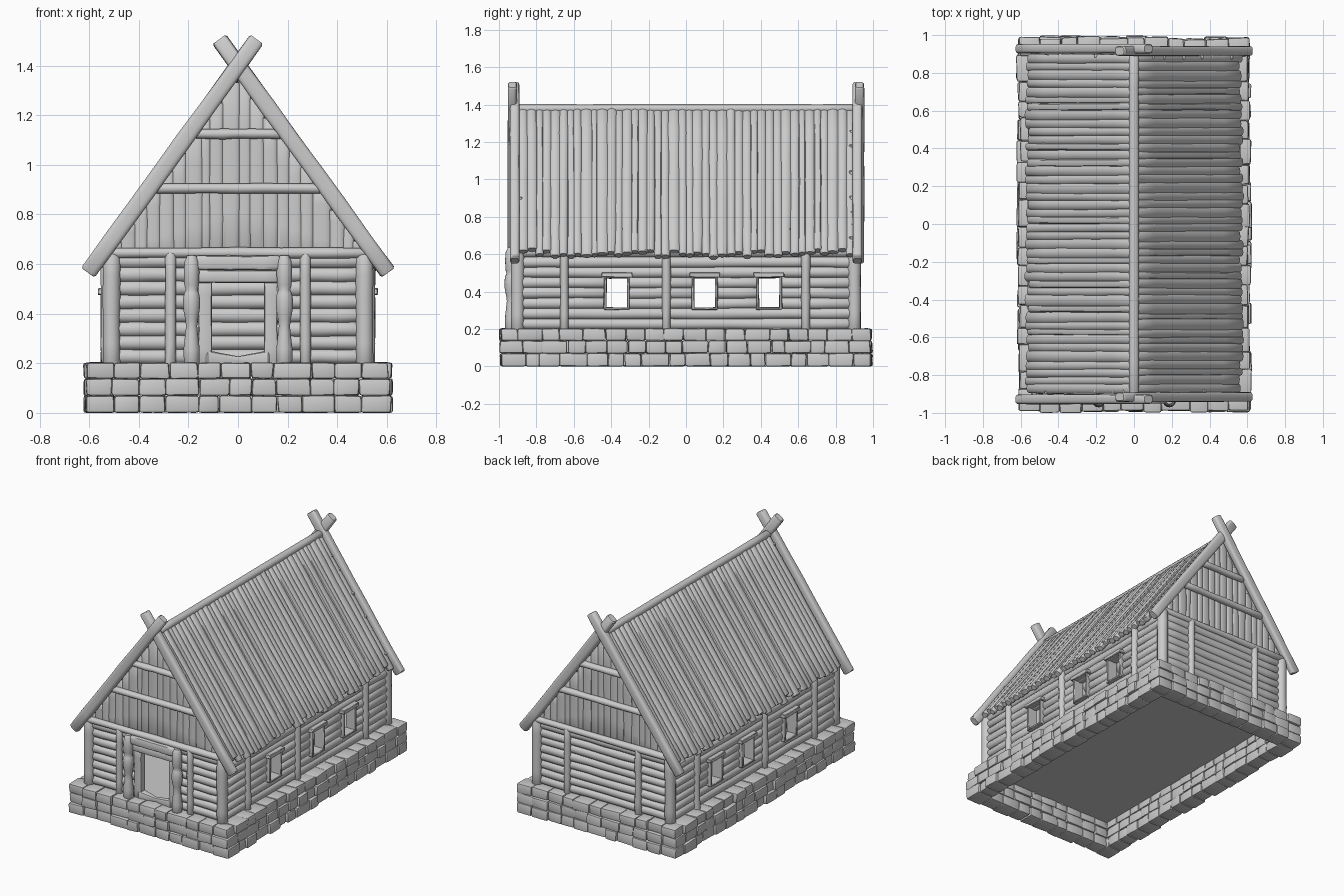
import bpy, bmesh, math, random
from mathutils import Vector, Matrix

if "Cube" in bpy.data.objects:
    bpy.data.objects.remove(bpy.data.objects["Cube"])
random.seed(7)
R = random.uniform
SLOPE, RIDGE = 1.382, 1.372          # roof line: z = RIDGE - SLOPE * |x|
WINDOWS = (-0.37, 0.10, 0.445)


def finish(bm, name, angle=40):
    bmesh.ops.recalc_face_normals(bm, faces=bm.faces)
    me = bpy.data.meshes.new(name)
    bm.to_mesh(me)
    bm.free()
    ob = bpy.data.objects.new(name, me)
    bpy.context.collection.objects.link(ob)
    bpy.ops.object.select_all(action='DESELECT')
    ob.select_set(True)
    bpy.context.view_layer.objects.active = ob
    bpy.ops.object.shade_smooth_by_angle(angle=math.radians(angle))
    return ob


def pole(bm, p0, p1, ra, rb, axis, sides=10, rings=5, wob=0.08, n=2.0, radii=None):
    """Hewn timber from p0 to p1; ra is the half width along axis, rb across it."""
    p0, p1 = Vector(p0), Vector(p1)
    d = (p1 - p0).normalized()
    a = Vector(axis)
    a = (a - d * a.dot(d)).normalized()
    b = d.cross(a)
    length = (p1 - p0).length
    if radii is None:
        radii = [(i / rings, 1 + R(-wob, wob)) for i in range(rings + 1)]
    e = min(ra, rb) * 0.3 / length
    first, last = radii[0][1], radii[-1][1]
    stations = [(0, first * 0.8), (e, first)] + radii[1:-1] + [(1 - e, last), (1, last * 0.8)]
    loops = []
    for t, s in stations:
        c = p0.lerp(p1, t) + a * R(-wob, wob) * ra * 0.5 + b * R(-wob, wob) * rb * 0.5
        loop = []
        for k in range(sides):
            th = 2 * math.pi * (k + 0.5) / sides
            u, v = math.cos(th), math.sin(th)
            u = math.copysign(abs(u) ** (2 / n), u)
            v = math.copysign(abs(v) ** (2 / n), v)
            loop.append(bm.verts.new(c + a * u * ra * s + b * v * rb * s))
        loops.append(loop)
    for l0, l1 in zip(loops, loops[1:]):
        for k in range(sides):
            j = (k + 1) % sides
            bm.faces.new((l0[k], l0[j], l1[j], l1[k]))
    bm.faces.new(loops[0][::-1])
    bm.faces.new(loops[-1])


def box(bm, lo, hi, jit=0.0):
    lo, hi = Vector(lo), Vector(hi)
    m = Matrix.Translation((lo + hi) / 2) @ Matrix.Diagonal((*(hi - lo), 1))
    for v in bmesh.ops.create_cube(bm, size=1, matrix=m)['verts']:
        v.co += Vector((R(-jit, jit), R(-jit, jit), R(-jit, jit) * 0.5))
        v.co.z = max(v.co.z, 0)


# Stone foundation: three courses of rounded blocks around a hollow ring
bm = bmesh.new()
EX, EY, TH = 0.613, 0.988, 0.115


def split(a, b, step):
    n = round((b - a) / step)
    cuts = [a] + [a + (b - a) * (i + R(-0.22, 0.22)) / n for i in range(1, n)] + [b]
    return list(zip(cuts, cuts[1:]))


for row, (z0, z1) in enumerate(((0, 0.07), (0.07, 0.138), (0.138, 0.203))):
    ex_end = EX if row % 2 else EX - TH
    ey_end = EY - TH if row % 2 else EY
    for s in (-1, 1):
        for a, b in split(-ex_end, ex_end, 0.108):
            o = EY + R(-0.012, 0.01)
            box(bm, (a, min(s * o, s * (EY - TH)), z0), (b, max(s * o, s * (EY - TH)), z1), 0.004)
        for a, b in split(-ey_end, ey_end, 0.108):
            o = EX + R(-0.012, 0.01)
            box(bm, (min(s * o, s * (EX - TH)), a, z0), (max(s * o, s * (EX - TH)), b, z1), 0.004)
bmesh.ops.bevel(bm, geom=bm.edges[:], offset=0.012, segments=2, profile=0.6, affect='EDGES')
finish(bm, "stone_foundation", 50)

# Floor
bm = bmesh.new()
box(bm, (-0.52, -0.9, 0.185), (0.52, 0.9, 0.2))
finish(bm, "floor")

# Log walls, with gaps at the windows and the doorway
bm = bmesh.new()
for i in range(8):
    z = 0.2275 + 0.055 * i
    for s in (-1, 1):
        cuts = [-0.89]
        if 2 <= i <= 4:
            for w in WINDOWS:
                cuts += [w - 0.058, w + 0.058]
        cuts.append(0.89)
        for a, b in zip(cuts[::2], cuts[1::2]):
            pole(bm, (s * 0.503, a, z), (s * 0.503, b, z), 0.029, 0.031, (1, 0, 0),
                 rings=max(2, int((b - a) / 0.15)))
        pole(bm, (s * 0.15, -0.885, z), (s * 0.5, -0.885, z), 0.029, 0.031, (0, 1, 0), rings=4)
    pole(bm, (-0.5, 0.885, z), (0.5, 0.885, z), 0.029, 0.031, (0, 1, 0), rings=8)
finish(bm, "log_walls")

# Corner posts and intermediate wall posts
bm = bmesh.new()
for s in (-1, 1):
    for y in (-1, 1):
        pole(bm, (s * 0.51, y * 0.9, 0.19), (s * 0.51, y * 0.9, 0.645), 0.036, 0.036, (1, 0, 0), 12, wob=0.04)
        pole(bm, (s * 0.272, y * 0.912, 0.19), (s * 0.272, y * 0.912, 0.645), 0.023, 0.023, (1, 0, 0), wob=0.06)
    for y in (-0.65, -0.105, 0.64):
        pole(bm, (s * 0.53, y, 0.19), (s * 0.53, y, 0.64), 0.024, 0.023, (1, 0, 0), wob=0.08)
finish(bm, "wall_posts")

# Window frames: jambs, sill and a wider lintel
bm = bmesh.new()
for s in (-1, 1):
    for w in WINDOWS:
        x0, x1 = sorted((s * 0.475, s * 0.553))
        for k in (-1, 1):
            box(bm, (x0, w + k * 0.062 - 0.007, 0.308), (x1, w + k * 0.062 + 0.007, 0.48), 0.002)
        box(bm, (x0, w - 0.069, 0.303), (x1, w + 0.069, 0.316), 0.002)
        x0, x1 = sorted((s * 0.475, s * 0.563))
        box(bm, (x0, w - 0.082, 0.476), (x1, w + 0.082, 0.502), 0.003)
bmesh.ops.bevel(bm, geom=bm.edges[:], offset=0.003, segments=1, affect='EDGES')
finish(bm, "window_frames")

# Doorway: turned posts, jamb boards, lintel boards and worn threshold
bm = bmesh.new()
turned = [(0, 1), (0.15, 1.05), (0.3, 0.8), (0.36, 0.72), (0.42, 0.82), (0.5, 1.05), (0.6, 1.12),
          (0.66, 0.95), (0.69, 0.75), (0.73, 0.95), (0.85, 1.0), (0.95, 0.9), (1, 0.7)]
for s in (-1, 1):
    pole(bm, (s * 0.187, -0.935, 0.19), (s * 0.187, -0.935, 0.635), 0.032, 0.032, (1, 0, 0), 14,
         wob=0.02, radii=turned)
finish(bm, "door_posts", 60)
bm = bmesh.new()
for s in (-1, 1):
    pole(bm, (s * 0.133, -0.89, 0.19), (s * 0.133, -0.89, 0.55), 0.028, 0.025, (1, 0, 0), 12, 5, 0.05, 5)
for z, h, y in ((0.605, 0.03, -0.925), (0.55, 0.026, -0.905)):
    pole(bm, (-0.17, y, z), (0.17, y, z), 0.025, h, (0, 1, 0), 12, 5, 0.06, 4)
pole(bm, (-0.13, -0.89, 0.215), (0.13, -0.89, 0.215), 0.03, 0.038, (0, 1, 0), 12, wob=0.02, n=4,
     radii=[(0, 1), (0.2, 0.75), (0.5, 0.35), (0.8, 0.75), (1, 1)])
finish(bm, "door_frame")

# Gable planks and cross beams on both ends
bm = bmesh.new()
for s in (-1, 1):
    for a, b in split(-0.52, 0.52, 0.052):
        x = (a + b) / 2
        top = RIDGE - SLOPE * abs(x)
        if top > 0.67:
            pole(bm, (x, s * R(0.882, 0.89), 0.63), (x, s * R(0.882, 0.89), top), (b - a) / 2 + 0.003,
                 0.014, (1, 0, 0), 12, 4, 0.06, 3)
finish(bm, "gable_planks")
bm = bmesh.new()
for s in (-1, 1):
    for z, h, r in ((0.645, 0.52, 0.022), (0.905, 0.335, 0.021), (1.125, 0.175, 0.021)):
        pole(bm, (-h, s * 0.908, z), (h, s * 0.908, z), 0.024, r, (0, 1, 0), 12, 6, 0.08)
finish(bm, "gable_beams")

# Roof poles running from ridge to ragged eaves
bm = bmesh.new()
for s in (-1, 1):
    for a, b in split(-0.895, 0.895, 0.043):
        y, x = (a + b) / 2, R(0.545, 0.568)
        lift = R(-0.006, 0.006)
        pole(bm, (0, y, RIDGE + lift), (s * x, y + R(-0.004, 0.004), RIDGE - SLOPE * x + lift),
             (b - a) / 2 + 0.005, 0.021, (0, 1, 0), 10, 6, 0.07, 2.4)
finish(bm, "roof_poles")

# Ridge pole
bm = bmesh.new()
pole(bm, (0, -0.9, 1.378), (0, 0.9, 1.378), 0.027, 0.024, (1, 0, 0), 10, 10, 0.04)
finish(bm, "ridge_pole")

# Crossed gable rafters with projecting tips
bm = bmesh.new()
for e in (-1, 1):
    for s in (-1, 1):
        y = e * (0.922 - 0.006 * s)
        pole(bm, (s * 0.605, y, 0.565), (-s * 0.076, y, 1.506), 0.026, 0.034, (0, 1, 0), 16, 7, 0.05, 3.5)
finish(bm, "crossed_rafters")
